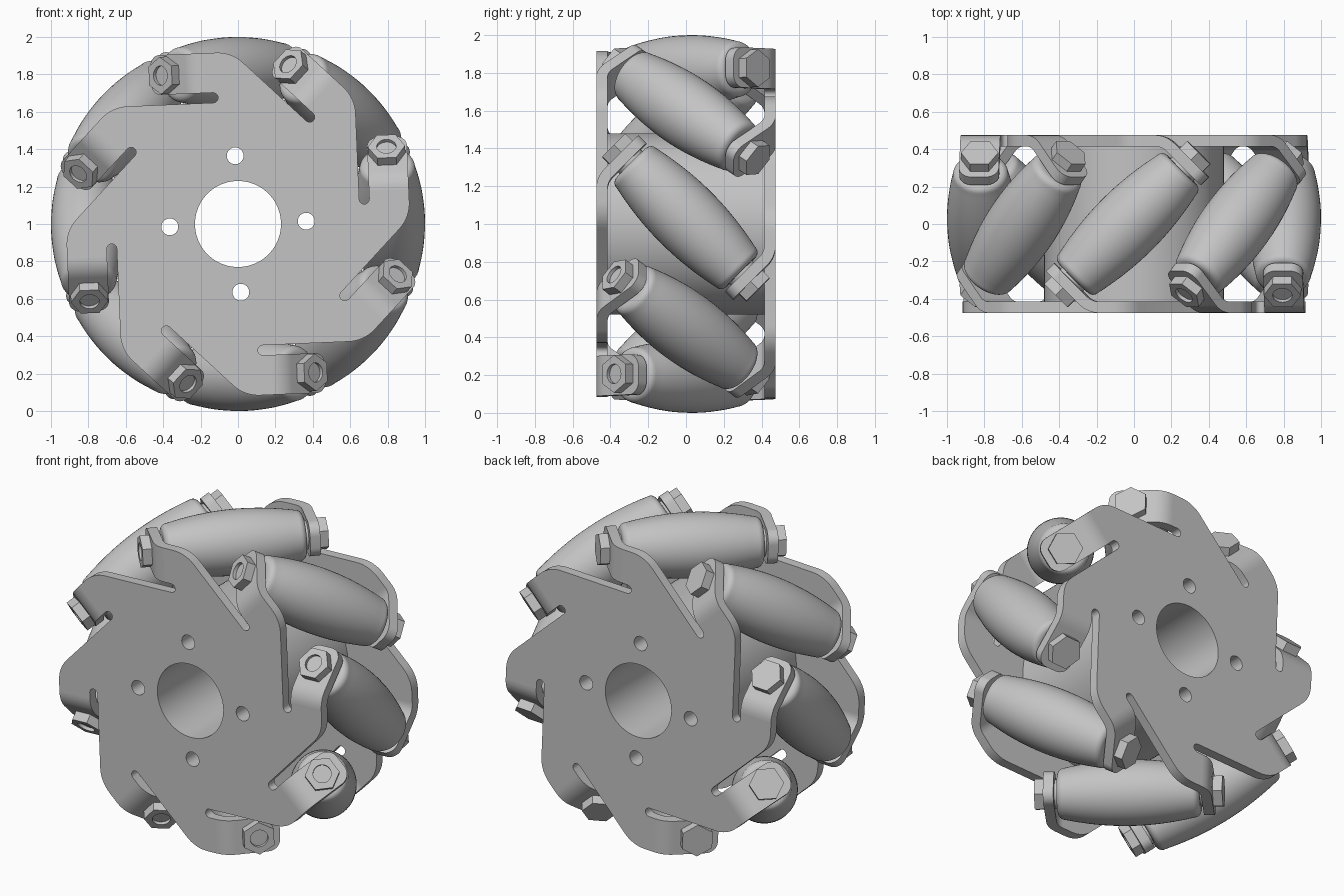
import bpy, bmesh, math
from math import sin, cos, pi, sqrt, radians
from mathutils import Matrix, Vector

cube = bpy.data.objects.get("Cube")
if cube:
    bpy.data.objects.remove(cube, do_unlink=True)

COUNT = 8
TILT = radians(-2.4)
AXIS_R = 0.81        # distance of roller axes from the wheel centre
PLATE_Y = 0.445      # middle of each side plate
THICK = 0.06
HUB_R = 0.48

metal = bpy.data.materials.new("grey_metal")
metal.use_nodes = True
GREY = (0.55, 0.55, 0.55, 1)
metal.diffuse_color = GREY
metal.node_tree.nodes["Principled BSDF"].inputs["Base Color"].default_value = GREY


def finish(mesh):
    if not mesh.materials:
        mesh.materials.append(metal)
    mesh.shade_smooth()
    mesh.set_sharp_from_angle(angle=radians(32))
    return mesh


def place(name, mesh, matrix):
    ob = bpy.data.objects.new(name, mesh)
    bpy.context.collection.objects.link(ob)
    ob.matrix_world = Matrix.Translation((0, 0, 1)) @ matrix
    return ob


def lathe(name, profile, sides):
    """Revolve (radius, height) points around z; the loop closes unless it meets the axis."""
    bm = bmesh.new()
    vs = [bm.verts.new((r, 0, h)) for r, h in profile]
    edges = [bm.edges.new(p) for p in zip(vs, vs[1:])]
    if profile[0][0] > 0:
        edges.append(bm.edges.new((vs[-1], vs[0])))
    bmesh.ops.spin(bm, geom=vs + edges, axis=(0, 0, 1), cent=(0, 0, 0),
                   angle=2 * pi, steps=sides, use_merge=False)
    bmesh.ops.remove_doubles(bm, verts=bm.verts, dist=1e-4)
    bmesh.ops.recalc_face_normals(bm, faces=bm.faces)
    mesh = bpy.data.meshes.new(name)
    bm.to_mesh(mesh)
    bm.free()
    return finish(mesh)


def slab(name, loops, half):
    """Extruded flat shape; the later loops are holes."""
    cu = bpy.data.curves.new(name + "_outline", "CURVE")
    cu.dimensions = "2D"
    cu.fill_mode = "BOTH"
    cu.extrude = half
    for pts in loops:
        sp = cu.splines.new("POLY")
        sp.points.add(len(pts) - 1)
        for p, (x, y) in zip(sp.points, pts):
            p.co = (x, y, 0, 1)
        sp.use_cyclic_u = True
    ob = bpy.data.objects.new(name + "_outline", cu)
    bpy.context.collection.objects.link(ob)
    bpy.context.view_layer.update()
    mesh = bpy.data.meshes.new_from_object(ob)
    bpy.data.objects.remove(ob)
    bpy.data.curves.remove(cu)
    mesh.name = name
    bm = bmesh.new()
    bm.from_mesh(mesh)
    bmesh.ops.remove_doubles(bm, verts=bm.verts, dist=1e-5)
    bmesh.ops.recalc_face_normals(bm, faces=bm.faces)
    bm.to_mesh(mesh)
    bm.free()
    return finish(mesh)


def arc(cx, cy, r, a0, a1, n):
    return [(cx + r * cos(radians(a0 + (a1 - a0) * i / n)),
             cy + r * sin(radians(a0 + (a1 - a0) * i / n))) for i in range(n + 1)]


def circle(cx, cy, r, n):
    return arc(cx, cy, r, 0, 360, n)[:-1]


# Bend geometry shared by plate outline and tabs
TAB_S = 0.455                       # tab position along the roller axis
BEND_R = 0.12
corner = PLATE_Y - TAB_S * sqrt(2)  # where the flat and bent planes meet
cut = BEND_R * math.tan(pi / 8)
start = corner + cut
SLOT_Z, SLOT_R, TOP, ROUND = 0.68, 0.027, 0.92, 0.2
SLOT_X = -0.105

# Side plate: one sector of the outline repeated around the wheel
edge = (SLOT_Z - SLOT_R) * sqrt(2) - TOP - ROUND * math.tan(pi / 8)
sector = arc(SLOT_X, SLOT_Z, SLOT_R, -90, 90, 8)
sector += [(start, SLOT_Z + SLOT_R), (start, TOP)]
sector += arc(edge, TOP - ROUND, ROUND, 90, 45, 8)
outline = []
for k in range(COUNT):
    a = -2 * pi * k / COUNT
    outline += [(x * cos(a) - y * sin(a), x * sin(a) + y * cos(a)) for x, y in sector]
holes = [circle(0, 0, 0.23, 64)]
holes += [circle(0.365 * cos(k * pi / 2), 0.365 * sin(k * pi / 2), 0.045, 24) for k in range(4)]
plate_mesh = slab("side_plate", [outline] + holes, THICK / 2)
hub_mesh = slab("hub", [circle(0, 0, HUB_R, 96)] + holes, PLATE_Y - THICK / 2)


def tab_shape():
    """Strip that bends 45 degrees inwards and ends with rounded corners."""
    rc = 0.07
    rows = []
    for i in range(9):
        a = pi / 4 * i / 8
        rows.append((start - BEND_R * sin(a), -PLATE_Y + BEND_R * (1 - cos(a)), a, 0))
    bx, by = rows[-1][:2]
    flat = (bx + TAB_S / sqrt(2)) * sqrt(2) + 0.13
    for i in range(9):
        a = pi / 2 * i / 8
        run = (flat - rc + rc * sin(a)) / sqrt(2)
        rows.append((bx - run, by + run, pi / 4, rc * (1 - cos(a))))
    bm = bmesh.new()
    rings = []
    for x, y, a, inset in rows:
        n = Vector((sin(a), cos(a), 0)) * THICK / 2
        lo, hi = SLOT_Z + SLOT_R + inset, TOP - inset
        rings.append([bm.verts.new(Vector((x, y, z)) + n * s)
                      for z, s in ((lo, -1), (hi, -1), (hi, 1), (lo, 1))])
    for p, q in zip(rings, rings[1:]):
        for j in range(4):
            k = (j + 1) % 4
            bm.faces.new((p[j], p[k], q[k], q[j]))
    bm.faces.new(rings[0])
    bm.faces.new(rings[-1])
    bmesh.ops.recalc_face_normals(bm, faces=bm.faces)
    mesh = bpy.data.meshes.new("plate_tab")
    bm.to_mesh(mesh)
    bm.free()
    return finish(mesh)


tab_mesh = tab_shape()

# Barrel roller whose bulge follows the wheel's rolling circle
half = 0.41
body = [(1 - sqrt(AXIS_R ** 2 + s * s / 2), s) for s in (0.37 * i / 10 for i in range(-10, 11))]
fillet = arc(body[-1][0] - 0.04, half - 0.04, 0.04, 0, 90, 6)[1:]
roller_profile = [(0, -half)] + [(r, -h) for r, h in reversed(fillet)] + body + fillet + [(0, half)]
roller_mesh = lathe("roller", roller_profile, 48)

# Fasteners, along the roller axis
face_in, face_out = TAB_S + THICK / 2, 0.54
shaft_mesh = lathe("axle", [(0, -face_out + 0.02), (0.052, -face_out + 0.02),
                            (0.052, face_in), (0, face_in)], 24)
spacer_mesh = lathe("spacer", [(0, half - 0.02), (0.085, half - 0.02),
                               (0.085, TAB_S), (0, TAB_S)], 32)
nut_mesh = lathe("nut", [(0.052, -face_out), (0.1, -face_out),
                         (0.1, -face_in), (0.052, -face_in)], 6)
# Round bore for the hexagonal nut
bm = bmesh.new()
outer = [[bm.verts.new((0.1 * cos(pi * i / 12) * f, 0.1 * sin(pi * i / 12) * f, h))
          for i in range(24) for f in [cos(pi / 6) / cos((pi * i / 12) % (pi / 3) - pi / 6)]]
         for h in (-face_out, -face_in)]
inner = [[bm.verts.new((0.052 * cos(pi * i / 12), 0.052 * sin(pi * i / 12), h))
          for i in range(24)] for h in (-face_out, -face_in)]
for p, q in ((outer[0], outer[1]), (outer[1], inner[1]), (inner[1], inner[0]), (inner[0], outer[0])):
    for i in range(24):
        j = (i + 1) % 24
        bm.faces.new((p[i], p[j], q[j], q[i]))
bmesh.ops.recalc_face_normals(bm, faces=bm.faces)
nut_mesh.clear_geometry()
bm.to_mesh(nut_mesh)
bm.free()
finish(nut_mesh)
head_mesh = lathe("bolt_head", [(0, face_in), (0.1, face_in), (0.1, face_out), (0, face_out)], 6)

# Assemble the wheel
tilt = Matrix.Rotation(TILT, 4, "Y")
stand = Matrix.Rotation(pi / 2, 4, "X")
flip = Matrix.Rotation(pi, 4, "Z")
place("hub", hub_mesh, tilt @ stand)
for side, turn in (("front", Matrix.Identity(4)), ("back", flip)):
    place(side + "_plate", plate_mesh,
          tilt @ turn @ Matrix.Translation((0, -PLATE_Y, 0)) @ stand)

along = Vector((1, 1, 0)).normalized()
frame = Matrix((Vector((0, 0, 1)), along.cross(Vector((0, 0, 1))), along)).transposed().to_4x4()
for k in range(COUNT):
    spoke = tilt @ Matrix.Rotation(2 * pi * k / COUNT, 4, "Y")
    axle = spoke @ Matrix.Translation((0, 0, AXIS_R)) @ frame
    place("front_tab", tab_mesh, spoke)
    place("back_tab", tab_mesh, spoke @ flip)
    for name, mesh in (("roller", roller_mesh), ("axle", shaft_mesh), ("nut", nut_mesh),
                       ("bolt_head", head_mesh), ("back_spacer", spacer_mesh)):
        place(name, mesh, axle)
    place("front_spacer", spacer_mesh, axle @ Matrix.Rotation(pi, 4, "X"))
